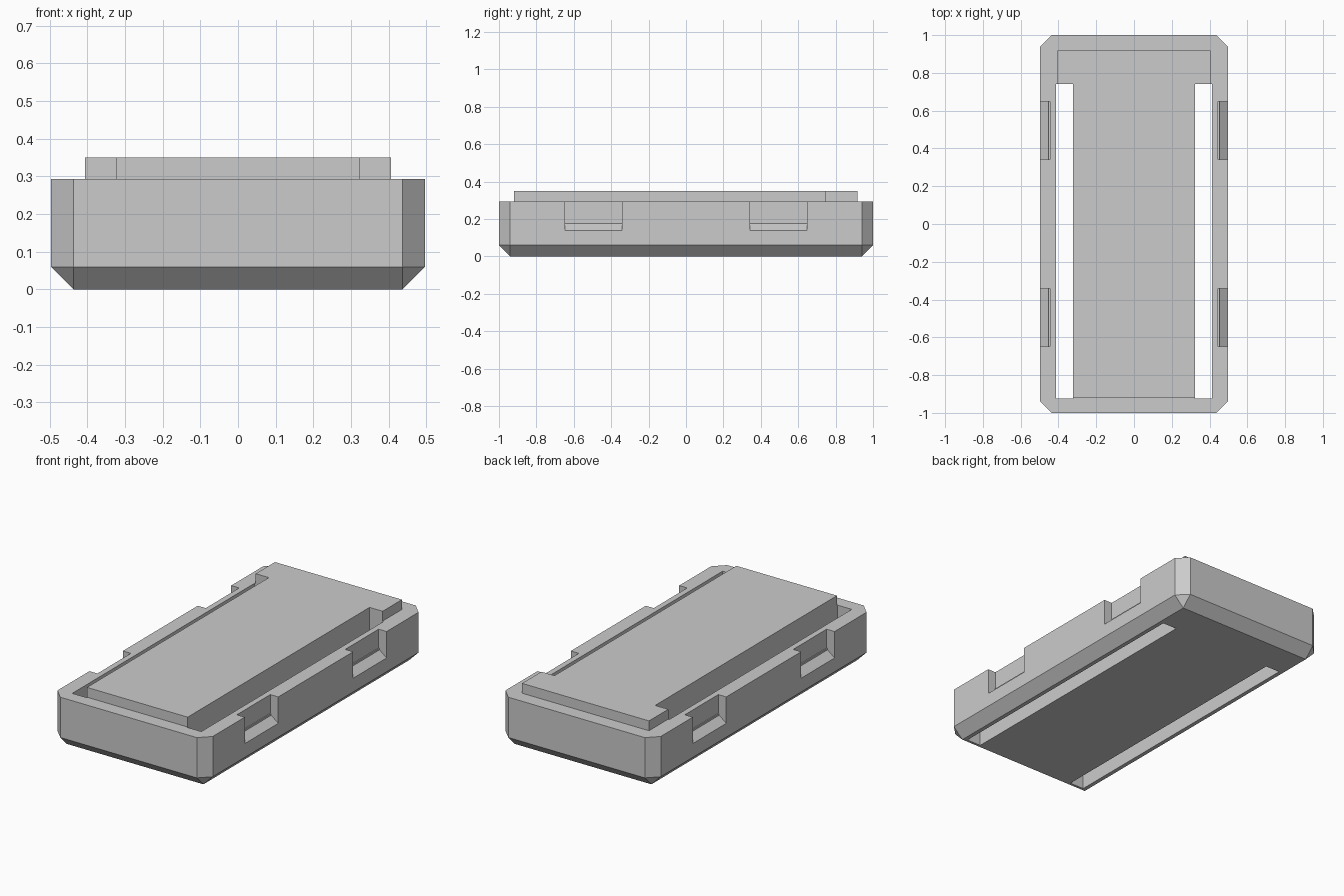
import bpy, bmesh

cube = bpy.data.objects.get("Cube")
if cube:
    bpy.data.objects.remove(cube, do_unlink=True)

W, L, RIM, TOP, CH = 0.497, 1.0, 0.293, 0.35, 0.06

grey = bpy.data.materials.new("plain grey")
grey.use_nodes = True
grey.diffuse_color = (0.6, 0.6, 0.6, 1)
grey.node_tree.nodes["Principled BSDF"].inputs["Base Color"].default_value = (0.6, 0.6, 0.6, 1)


def finish(name, bm):
    bmesh.ops.recalc_face_normals(bm, faces=bm.faces)
    mesh = bpy.data.meshes.new(name)
    bm.to_mesh(mesh)
    bm.free()
    mesh.materials.append(grey)
    ob = bpy.data.objects.new(name, mesh)
    bpy.context.collection.objects.link(ob)
    return ob


def prism(name, start, shift):
    """Extrude a closed outline along a vector."""
    bm = bmesh.new()
    face = bm.faces.new([bm.verts.new(p) for p in start])
    out = bmesh.ops.extrude_face_region(bm, geom=[face])
    bmesh.ops.translate(bm, vec=shift, verts=[g for g in out["geom"] if isinstance(g, bmesh.types.BMVert)])
    return finish(name, bm)


# Tray body: octagonal walls narrowing to a rectangular base
bm = bmesh.new()
for sx in (-1, 1):
    for sy in (-1, 1):
        bm.verts.new((sx * (W - CH), sy * (L - CH), 0))
        for z in (CH, RIM):
            bm.verts.new((sx * W, sy * (L - CH), z))
            bm.verts.new((sx * (W - CH), sy * L, z))
bmesh.ops.convex_hull(bm, input=bm.verts)
bmesh.ops.dissolve_limit(bm, angle_limit=0.01, verts=bm.verts, edges=bm.edges)
body = finish("tray_body", bm)

# Cutters: long through slots and clip notches with sloping floors
cutters = []
for s in (-1, 1):
    slot = [(s * x, y, -0.1) for x, y in
            ((0.322, -0.925), (0.413, -0.925), (0.413, 0.742), (0.322, 0.742))]
    cutters.append(prism("slot_cutter", slot, (0, 0, 0.6)))
    for y in (-0.648, 0.342):
        notch = [(s * x, y, z) for x, z in
                 ((0.6, 0.14), (W, 0.14), (0.452, 0.175), (0.452, 0.185),
                  (0.446, 0.185), (0.446, 0.4), (0.6, 0.4))]
        cutters.append(prism("notch_cutter", notch, (0, 0.306, 0)))

for c in cutters:
    mod = body.modifiers.new("cut", "BOOLEAN")
    mod.operation = "DIFFERENCE"
    mod.solver = "EXACT"
    mod.object = c
    c.hide_render = True
    c.hide_viewport = True

# Raised deck with a wider rear end
half = [(0.322, -0.92), (0.322, 0.742), (0.406, 0.742), (0.406, 0.918)]
outline = half + [(-x, y) for x, y in reversed(half)]
prism("raised_deck", [(x, y, RIM) for x, y in outline], (0, 0, TOP - RIM))
